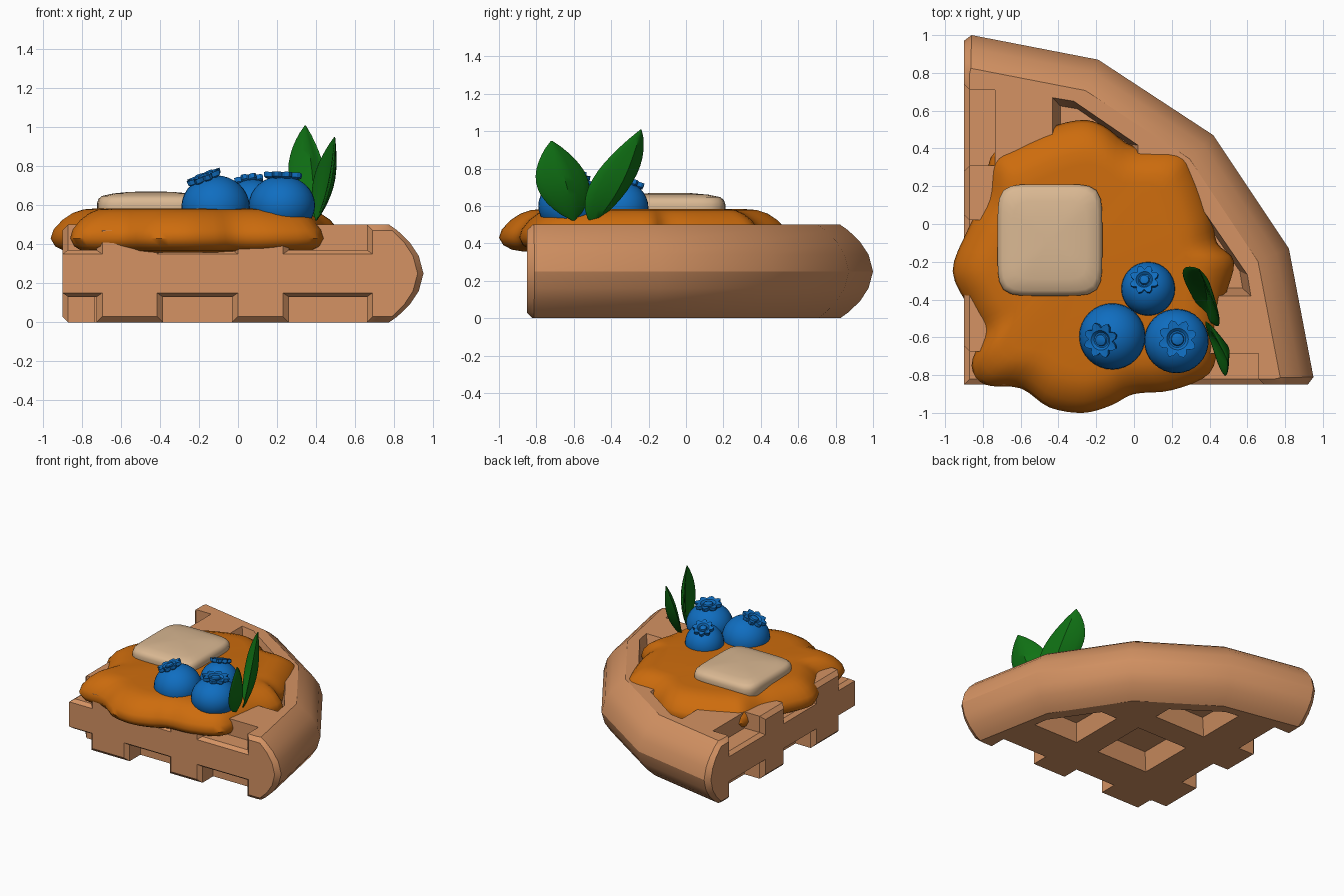
import bpy, bmesh, math
from mathutils import Vector

if "Cube" in bpy.data.objects:
    bpy.data.objects.remove(bpy.data.objects["Cube"])


def material(name, rgb):
    m = bpy.data.materials.new(name)
    m.diffuse_color = (*rgb, 1)
    m.use_nodes = True
    m.node_tree.nodes["Principled BSDF"].inputs["Base Color"].default_value = m.diffuse_color
    return m


WAFFLE = material("waffle tan", (0.66, 0.29, 0.125))
SYRUP = material("syrup amber", (0.61, 0.15, 0.004))
BUTTER = material("butter cream", (0.70, 0.48, 0.29))
BLUE = material("berry blue", (0.005, 0.155, 0.53))
GREEN = material("leaf green", (0.005, 0.165, 0.007))


def finish(bm, name, mat, angle=35):
    bmesh.ops.recalc_face_normals(bm, faces=bm.faces)
    me = bpy.data.meshes.new(name)
    bm.to_mesh(me)
    bm.free()
    ob = bpy.data.objects.new(name, me)
    bpy.context.collection.objects.link(ob)
    if mat:
        me.materials.append(mat)
        smooth(ob, angle)
    return ob


def smooth(ob, angle):
    bpy.ops.object.select_all(action='DESELECT')
    ob.select_set(True)
    bpy.context.view_layer.objects.active = ob
    bpy.ops.object.shade_smooth_by_angle(angle=math.radians(angle))


def loft(name, loops, mat, angle=35):
    """Closed skin through equal-length loops, capped at both ends."""
    bm = bmesh.new()
    rings = [[bm.verts.new(p) for p in lp] for lp in loops]
    n = len(rings[0])
    for a, b in zip(rings, rings[1:]):
        for i in range(n):
            j = (i + 1) % n
            bm.faces.new((a[i], a[j], b[j], b[i]))
    bm.faces.new(rings[0])
    bm.faces.new(rings[-1])
    return finish(bm, name, mat, angle)


# Waffle quarter: (u, v) are measured from its square corner
CX, CY = -0.9, -0.85


def world(u, v, z, swap=False):
    if swap:
        u, v = v, u
    return (CX + u, CY + v, z)


arc = [(1.82, 0), (1.85, 0.04), (1.72, 0.72), (1.32, 1.32), (0.71, 1.72), (0.04, 1.85), (0, 1.82)]
half = [(0, 0.03, 0.905), (0.03, 0, 0.928), (0.09, 0, 0.962), (0.16, 0, 0.987), (0.25, 0, 1)]
levels = half + [(0.5 - z, d, s) for z, d, s in half[-2::-1]]
waffle = loft("waffle", [[world(d, d, z)] + [world(max(u * s, d), max(v * s, d), z) for u, v in arc]
                         for z, d, s in levels], WAFFLE)

# Waffle pits, cut into both the top and the underside
cutters = []
spans = [(-0.1, 0.175), (0.515, 0.87), (1.16, 1.56)]
square = [(0.51, 0.51), (0.87, 0.51), (0.87, 0.87), (0.51, 0.87)]
clipped = [(0.51, 1.16), (0.87, 1.16), (0.87, 1.275), (0.6, 1.46), (0.51, 1.475)]
for top in (True, False):
    def zz(z):
        return z if top else 0.5 - z
    # pits open to the straight cut sides, with chamfered mouths
    for swap in (False, True):
        for a, b in spans:
            cutters.append(loft("pit_cutter", [
                [world(u, v, zz(z), swap) for u, z in
                 ((a - f, 0.37 - f * 0.7), (b + f, 0.37 - f * 0.7), (b + f, 0.56), (a - f, 0.56))]
                for v, f in ((0.165, 0), (0.03, 0), (-0.03, 0.06))], None))
    # inner pits with sloping walls
    for poly, swap in ((square, False), (clipped, False), (clipped, True)):
        mu = sum(p[0] for p in poly) / len(poly)
        mv = sum(p[1] for p in poly) / len(poly)
        cutters.append(loft("pit_cutter", [
            [world(mu + (u - mu) * s, mv + (v - mv) * s, zz(z), swap) for u, v in poly]
            for z, s in ((0.37, 1), (0.55, 1.36))], None))
for c in cutters:
    c.hide_render = True
    m = waffle.modifiers.new("pit", 'BOOLEAN')
    m.operation, m.solver, m.object = 'DIFFERENCE', 'EXACT', c
dg = bpy.context.evaluated_depsgraph_get()
carved = bpy.data.meshes.new_from_object(waffle.evaluated_get(dg))
waffle.modifiers.clear()
waffle.data = carved
carved.materials.clear()
carved.materials.append(WAFFLE)
carved.polygons.foreach_set("material_index", [0] * len(carved.polygons))
for c in cutters:
    bpy.data.objects.remove(c)
smooth(waffle, 28)

# Syrup puddle: wavy outline, rounded edge and flat top
outline = [(-0.96, -0.25), (-0.88, -0.03), (-0.79, 0.15), (-0.76, 0.35), (-0.65, 0.42), (-0.45, 0.51),
           (-0.28, 0.55), (-0.16, 0.52), (0.0, 0.41), (0.25, 0.39), (0.33, 0.28), (0.41, 0.05),
           (0.44, -0.1), (0.53, -0.2), (0.48, -0.4), (0.45, -0.6), (0.40, -0.79), (0.2, -0.88),
           (0.0, -0.90), (-0.12, -0.96), (-0.27, -1.0), (-0.45, -0.97), (-0.6, -0.87),
           (-0.79, -0.85), (-0.86, -0.75), (-0.81, -0.58), (-0.87, -0.45)]
pts = [Vector(p) for p in outline]
n = len(pts)
curve = []
for i in range(n):
    a, b, c, d = (pts[(i + k) % n] for k in (-1, 0, 1, 2))
    for t in (0, 0.25, 0.5, 0.75):
        curve.append(0.5 * (2 * b + (c - a) * t + (2 * a - 5 * b + 4 * c - d) * t * t
                            + (3 * b - a - 3 * c + d) * t ** 3))
mid = Vector((-0.2, -0.22))
loft("syrup", [[(*(mid + (p - mid) * s), z) for p in curve] for z, s in
               ((0.357, 0.84), (0.366, 0.91), (0.39, 0.97), (0.43, 1), (0.475, 0.98), (0.525, 0.92),
                (0.56, 0.85), (0.578, 0.78), (0.583, 0.70))], SYRUP, 50)


# Butter pat: softly domed rounded square
def squircle(rx, ry, z):
    out = []
    for i in range(48):
        a = 2 * math.pi * i / 48
        c, s = math.cos(a), math.sin(a)
        r = (abs(c) ** 6 + abs(s) ** 6) ** (-1 / 6)
        out.append((-0.445 + rx * r * c, -0.085 + ry * r * s, z))
    return out


loft("butter", [squircle(0.277 * s, 0.295 * s, z) for z, s in
                ((0.55, 0.98), (0.58, 1), (0.61, 1), (0.632, 0.975), (0.647, 0.91), (0.66, 0.7),
                 (0.668, 0.4), (0.67, 0.1))], BUTTER, 50)


# Blueberries with star crowns
def berry(name, centre, r, rz, aim, crown):
    centre = Vector(centre)
    bm = bmesh.new()
    bmesh.ops.create_uvsphere(bm, u_segments=32, v_segments=16, radius=r)
    for v in bm.verts:
        v.co.z *= rz / r
        v.co += centre
    finish(bm, name, BLUE, 60)
    aim = Vector(aim) - centre
    rot = aim.to_track_quat('Z', 'Y')
    base = centre + aim.normalized() * rz

    def ring(rad, z, valley=1.0):
        # each petal has a broad shoulder and a valley
        shape = (1, 0.9, valley, 0.9) if valley < 1 else (1, 1, 1, 1)
        return [base + rot @ Vector((rad * shape[i % 4] * math.cos(i * math.pi / 16),
                                     rad * shape[i % 4] * math.sin(i * math.pi / 16), z))
                for i in range(32)]
    loft(name + "_crown", [ring(crown * 0.5, -0.03), ring(crown * 0.97, -0.008, 0.7),
                           ring(crown, 0.016, 0.7), ring(crown * 0.55, 0.012),
                           ring(crown * 0.42, -0.002), ring(crown * 0.34, -0.002),
                           ring(crown * 0.3, 0.012), ring(crown * 0.15, 0.018)], BLUE, 30)


berry("berry_left", (-0.115, -0.595, 0.59), 0.175, 0.163, (-0.175, -0.615, 0.745), 0.096)
berry("berry_right", (0.225, -0.62, 0.60), 0.17, 0.15, (0.23, -0.61, 0.75), 0.104)
berry("berry_back", (0.075, -0.343, 0.59), 0.142, 0.142, (0.055, -0.295, 0.73), 0.08)


# Mint leaves: cupped pointed blades
def leaf(name, base, tip, side, width, cup):
    base, tip = Vector(base), Vector(tip)
    axis = tip - base
    side = Vector(side).normalized()
    out = side.cross(axis).normalized()
    loops = []
    for k in range(13):
        t = 0.005 + 0.99 * k / 12
        bulge = math.sin(math.pi * t ** 0.9)
        w = width / 2 * max(bulge, 0.01) ** 0.85
        lens = []
        for i in range(16):
            a = 2 * math.pi * i / 16
            s = math.cos(a)
            h = 0.018 * math.sin(a) * (0.15 + 0.85 * bulge)
            lens.append(base + axis * t + side * s * w
                        + out * (h + cup * bulge * (1 - 1.4 * abs(s))))
        loops.append(lens)
    loft(name, loops, GREEN, 40)


leaf("leaf_large", (0.385, -0.50, 0.50), (0.345, -0.24, 1.01), (-0.6, 0.75, 0.1), 0.31, 0.04)
leaf("leaf_small", (0.40, -0.60, 0.52), (0.495, -0.72, 0.95), (-0.3, 0.95, 0.1), 0.29, 0.035)
